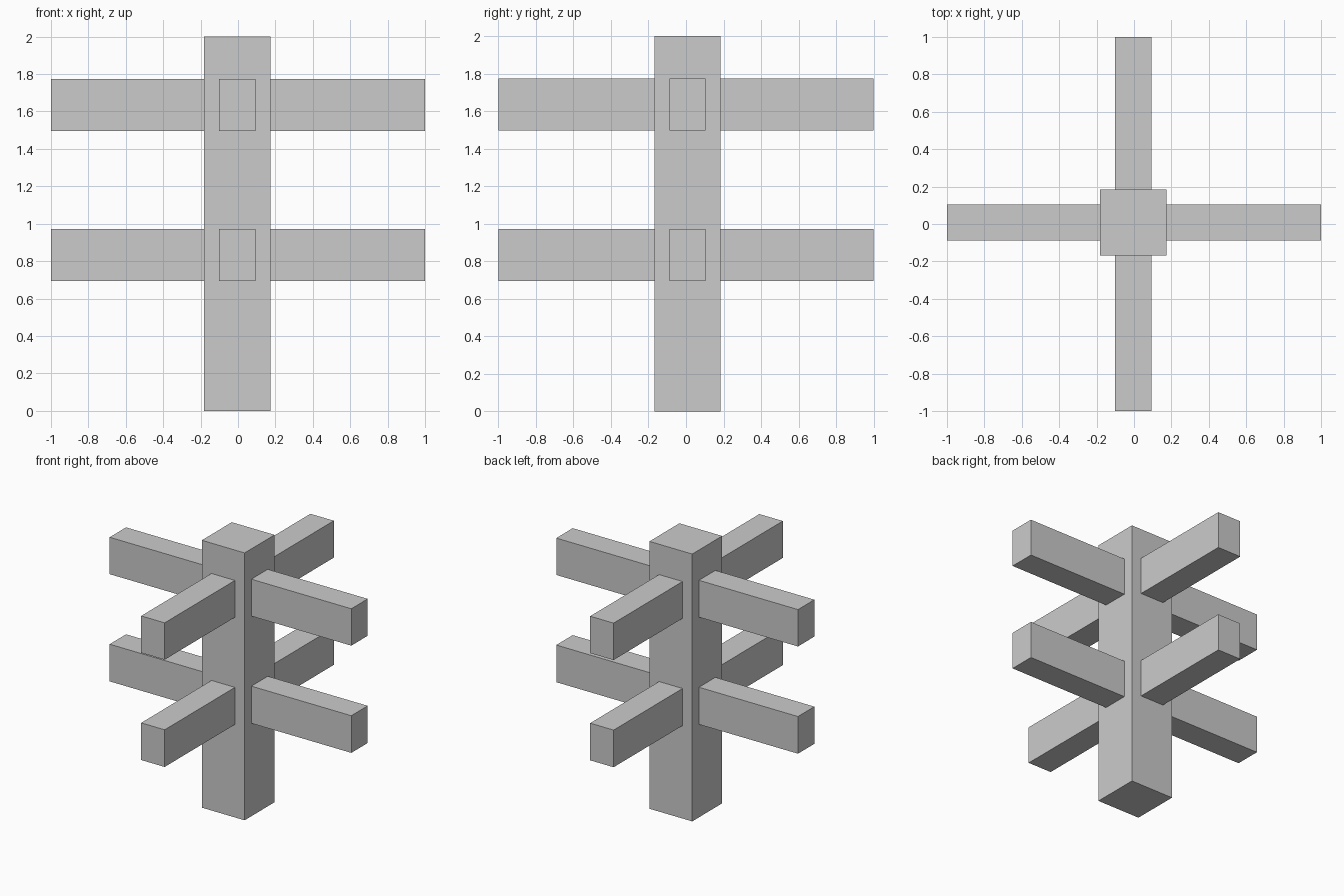
import bpy

if "Cube" in bpy.data.objects:
    bpy.data.objects.remove(bpy.data.objects["Cube"])

CX, CY = -0.004, 0.008       # post axis sits slightly off the overall centre
POST_HALF, ARM_HALF = 0.177, 0.097


def box(name, x, y, z):
    """Axis-aligned box from (min, max) ranges."""
    ranges = (x, y, z)
    bpy.ops.mesh.primitive_cube_add(size=1, location=[(a + b) / 2 for a, b in ranges])
    obj = bpy.context.object
    obj.name = name
    obj.scale = [b - a for a, b in ranges]
    bpy.ops.object.transform_apply(location=False, rotation=False, scale=True)
    return obj


# Upright post
box("post", (CX - POST_HALF, CX + POST_HALF), (CY - POST_HALF, CY + POST_HALF), (0, 2))

# Two tiers of four arms, each butted against a post face
arm_x = (CX - ARM_HALF, CX + ARM_HALF)
arm_y = (CY - ARM_HALF, CY + ARM_HALF)
for tier, z in (("lower", (0.695, 0.973)), ("upper", (1.497, 1.773))):
    box(f"{tier}_left_arm", (-1, CX - POST_HALF), arm_y, z)
    box(f"{tier}_right_arm", (CX + POST_HALF, 1), arm_y, z)
    box(f"{tier}_front_arm", arm_x, (-1, CY - POST_HALF), z)
    box(f"{tier}_back_arm", arm_x, (CY + POST_HALF, 1), z)
